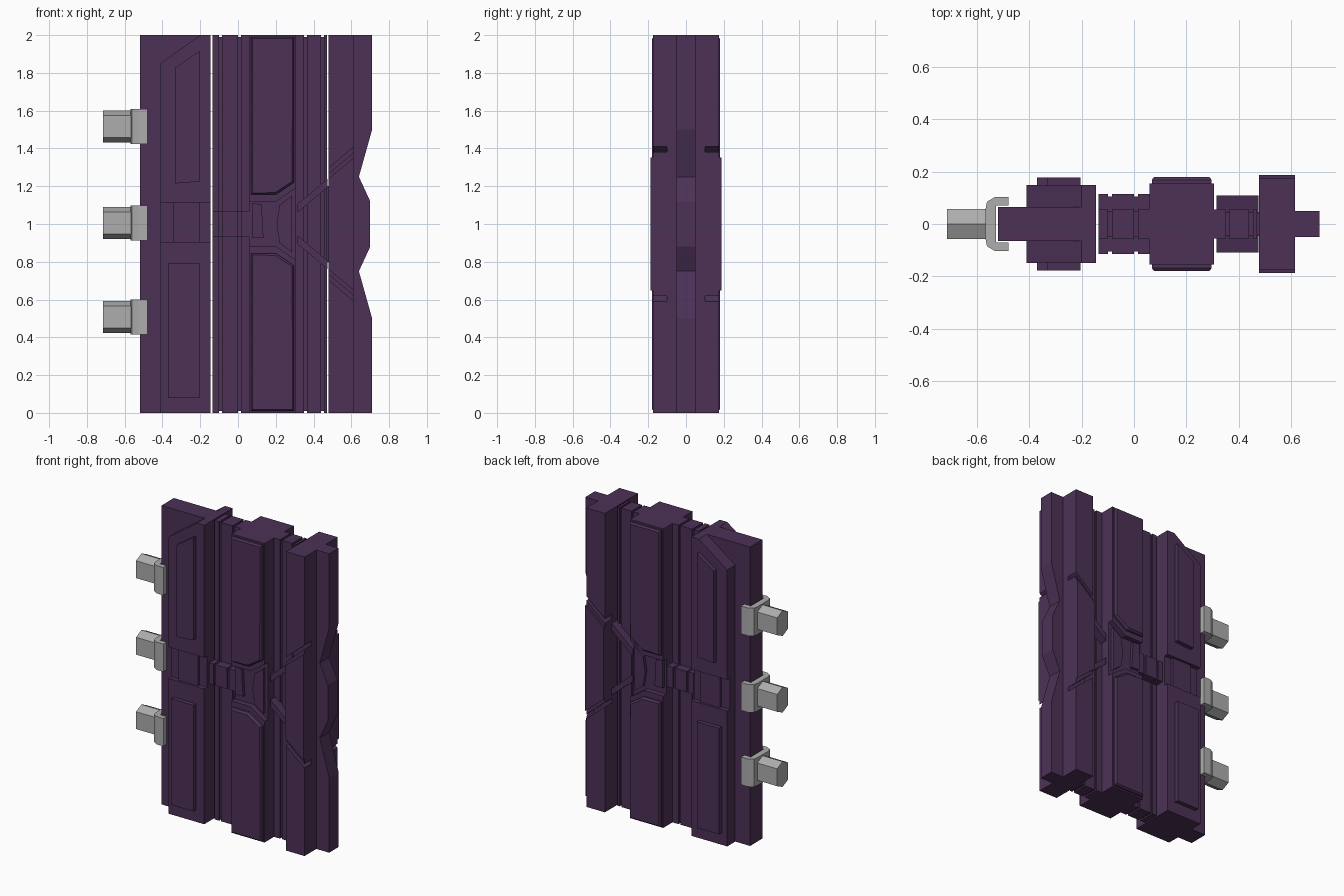
import bpy, bmesh

cube = bpy.data.objects.get("Cube")
if cube:
    bpy.data.objects.remove(cube, do_unlink=True)


def material(name, rgb):
    m = bpy.data.materials.new(name)
    m.use_nodes = True
    m.diffuse_color = (*rgb, 1)
    m.node_tree.nodes["Principled BSDF"].inputs["Base Color"].default_value = (*rgb, 1)
    return m


PURPLE = material("dark purple", (0.072, 0.031, 0.094))
GREY = material("bolt grey", (0.42, 0.42, 0.42))


def prism(name, points, axis, start, end, mat, taper=0.0):
    """Extrude a flat outline along an axis; taper chamfers the far end inwards."""
    bm = bmesh.new()
    place = {"x": lambda a, b: (start, a, b),
             "y": lambda a, b: (a, start, b),
             "z": lambda a, b: (a, b, start)}[axis]
    face = bm.faces.new([bm.verts.new(place(*p)) for p in points])
    far = bmesh.ops.extrude_face_region(bm, geom=[face], use_keep_orig=True)["geom"]
    i = "xyz".index(axis)
    for v in far:
        if isinstance(v, bmesh.types.BMVert):
            v.co[i] = end
    bmesh.ops.recalc_face_normals(bm, faces=bm.faces)
    if taper:
        outer = [f for f in far if isinstance(f, bmesh.types.BMFace)]
        bmesh.ops.inset_region(bm, faces=outer, thickness=taper)
        for v in outer[0].verts:
            v.co[i] += taper if end > start else -taper
    mesh = bpy.data.meshes.new(name)
    bm.to_mesh(mesh)
    bm.free()
    mesh.materials.append(mat)
    obj = bpy.data.objects.new(name, mesh)
    bpy.context.collection.objects.link(obj)
    return obj


def slab(name, points, depth):
    """Outline in x and z, running through the whole thickness."""
    return prism(name, points, "y", -depth, depth, PURPLE)


def plate(name, points, inner, outer, taper=0.0):
    """Outline in x and z, raised on both front and back."""
    obj = prism(name, points, "y", -inner, -outer + taper, PURPLE, taper)
    obj.modifiers.new("both sides", "MIRROR").use_axis = (False, True, False)
    return obj


def rect(x0, x1, z0, z1):
    return [(x0, z0), (x1, z0), (x1, z1), (x0, z1)]


def flip(points):
    """Reflect an outline about mid height."""
    return [(x, 2 - z) for x, z in points]


# Hinge side: thin slab and thick stile
slab("hinge_slab", rect(-0.52, -0.145, 0, 2), 0.065)
stile_top = [(-0.41, 1.115), (-0.145, 1.115), (-0.145, 2), (-0.2, 2), (-0.41, 1.85)]
plate("stile_upper", stile_top, 0.06, 0.15)
plate("stile_lower", rect(-0.41, -0.145, 0, 0.905), 0.06, 0.15)
plate("stile_middle", rect(-0.41, -0.145, 0.905, 1.115), 0.06, 0.12)
plate("stile_middle_pad", rect(-0.345, -0.2, 0.905, 1.115), 0.12, 0.135)
plate("stile_upper_panel", [(-0.33, 1.215), (-0.205, 1.225), (-0.205, 1.915),
                            (-0.33, 1.83)], 0.15, 0.178)
plate("stile_lower_panel", rect(-0.37, -0.205, 0.08, 0.79), 0.15, 0.178)

# Narrow ribbed strip with a banded clasp
slab("rib_strip_core", rect(-0.135, 0.06, 0.01, 1.99), 0.047)
slab("clasp_core", rect(-0.135, 0.06, 0.935, 1.065), 0.105)
for x0, x1 in ((-0.135, -0.1), (-0.085, 0.0), (0.015, 0.06)):
    slab("strip_rib", rect(x0, x1, 0, 2), 0.057)
    slab("clasp_block", rect(x0, x1, 0.93, 1.07), 0.115)

# Broad central column: recessed waist between two thick halves
slab("column_core", rect(0.06, 0.305, 0, 2), 0.12)
half = [(0.06, 1.118), (0.2, 1.118), (0.305, 1.19), (0.305, 2), (0.06, 2)]
panel = [(0.068, 1.155), (0.2, 1.155), (0.297, 1.22), (0.297, 1.99), (0.068, 1.99)]
for part, change in (("upper", list), ("lower", flip)):
    plate("column_" + part, change(half), 0.11, 0.155)
    plate("column_panel_" + part, change(panel), 0.155, 0.18, 0.012)
plate("waist_pad", [(0.075, 0.925), (0.135, 0.925), (0.125, 1.105), (0.075, 1.11)],
      0.12, 0.14)
plate("waist_wedge", [(0.22, 0.9), (0.285, 0.85), (0.285, 1.15), (0.22, 1.1),
                      (0.205, 1.0)], 0.12, 0.14)

# Second ribbed strip with slanting braces
slab("brace_strip_core", rect(0.305, 0.47, 0.01, 1.99), 0.045)
slab("brace_strip_bridge", rect(0.46, 0.48, 0.8, 1.2), 0.045)
for x0, x1 in ((0.305, 0.35), (0.365, 0.44), (0.455, 0.47)):
    slab("brace_rib", rect(x0, x1, 0, 2), 0.055)
brace = [(0.315, 1.06), (0.475, 1.195), (0.475, 1.24), (0.315, 1.105)]
for part, change in (("upper", list), ("lower", flip)):
    plate("brace_" + part, change(brace), 0.04, 0.108)

# Closing post, split by slanting grooves
slab("post_core", rect(0.478, 0.615, 0, 2), 0.1)
post_end = [(0.478, 1.295), (0.615, 1.41), (0.615, 2), (0.478, 2)]
for part, change in (("upper", list), ("lower", flip)):
    plate("post_" + part, change(post_end), 0.09, 0.175)
middle = [(0.478, 1.265), (0.615, 1.382)]
plate("post_middle", middle + flip(middle)[::-1], 0.09, 0.175)
raised = [(0.478, 1.24), (0.615, 1.353)]
plate("post_middle_raised", raised + flip(raised)[::-1], 0.175, 0.188)

# Notched closing edge
edge = [(0.71, 0), (0.71, 0.5), (0.64, 0.75), (0.70, 0.88)]
slab("closing_edge", [(0.55, 0)] + edge + flip(edge)[::-1] + [(0.55, 2)], 0.05)

# Hinge bolts with clamps gripping the thin slab
arm = [(-0.48, 0.07), (-0.48, 0.104), (-0.53, 0.104), (-0.562, 0.085), (-0.568, 0.055)]
inside = [(-0.528, 0.07)]
clamp = inside + arm
clamp += [(x, -y) for x, y in reversed(clamp)]
for z in (0.507, 1.005, 1.517):
    prism("hinge_clamp", clamp, "z", z - 0.093, z + 0.093, GREY)
    hexagon = [(0, z + 0.085), (0.057, z + 0.058), (0.057, z - 0.058),
               (0, z - 0.085), (-0.057, z - 0.058), (-0.057, z + 0.058)]
    prism("hinge_bolt", hexagon, "x", -0.715, -0.55, GREY)
